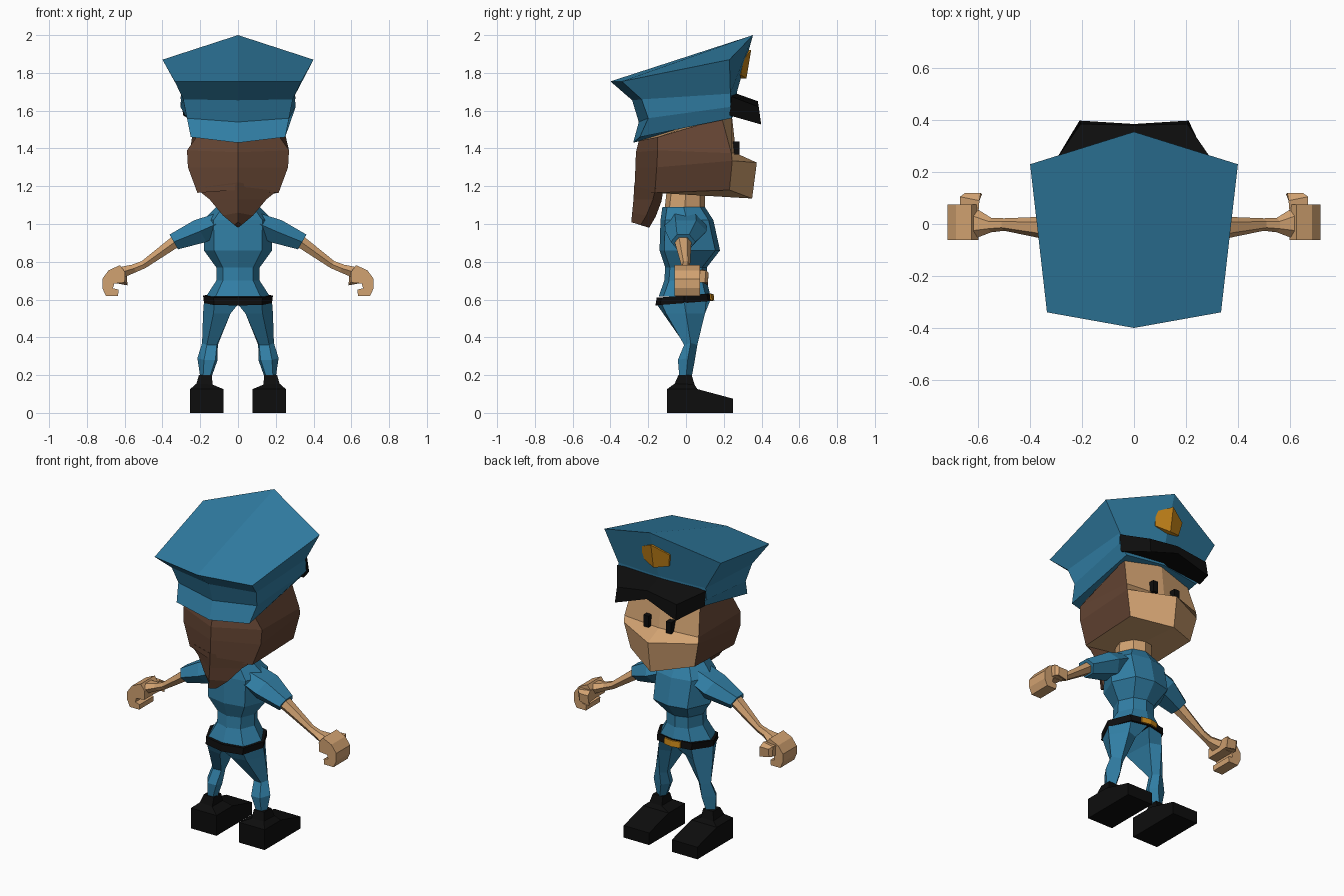
import bpy, bmesh
from math import sin, cos, pi
from mathutils import Vector

cube = bpy.data.objects.get("Cube")
if cube:
    bpy.data.objects.remove(cube, do_unlink=True)


def material(name, rgb):
    m = bpy.data.materials.new(name)
    m.use_nodes = True
    m.diffuse_color = (*rgb, 1)
    bsdf = m.node_tree.nodes["Principled BSDF"]
    bsdf.inputs["Base Color"].default_value = (*rgb, 1)
    bsdf.inputs["Roughness"].default_value = 0.9
    return m


BLUE = material("uniform_blue", (0.030, 0.207, 0.370))
SKIN = material("skin", (0.640, 0.360, 0.165))
HAIR = material("hair_brown", (0.125, 0.057, 0.032))
BLACK = material("black", (0.004, 0.004, 0.004))
GOLD = material("gold", (0.580, 0.240, 0.010))


def loft(name, rings, mats, centred=False, seg_mats=None, mirror=False):
    """Bridge rings of points. Centred rings are half outlines that start and
    end on x = 0; they are completed by reflection and capped in two halves."""
    half = len(rings[0])
    if centred:
        rings = [list(r) + [(-p[0], p[1], p[2]) for p in r[-2:0:-1]] for r in rings]
    n = len(rings[0])
    bm = bmesh.new()
    vs = [[bm.verts.new(p) for p in r] for r in rings]
    for a, b in zip(vs, vs[1:]):
        for i in range(n):
            j = (i + 1) % n
            f = bm.faces.new((a[i], a[j], b[j], b[i]))
            if seg_mats:
                f.material_index = seg_mats[i if i < half - 1 else n - 1 - i]
    for r in (vs[0], vs[-1]):
        if centred:
            bm.faces.new(r[:half])
            bm.faces.new(r[half - 1:] + r[:1])
        else:
            bm.faces.new(r)
    bmesh.ops.recalc_face_normals(bm, faces=bm.faces)
    me = bpy.data.meshes.new(name)
    bm.to_mesh(me)
    bm.free()
    for m in mats:
        me.materials.append(m)
    ob = bpy.data.objects.new(name, me)
    bpy.context.collection.objects.link(ob)
    if mirror:
        ob.modifiers.new("Mirror", 'MIRROR')
    return ob


def box(name, x, y, z, mat, mirror=False):
    rings = [[(x[0], y[0], h), (x[1], y[0], h), (x[1], y[1], h), (x[0], y[1], h)] for h in z]
    return loft(name, rings, [mat], mirror=mirror)


def limb(name, path, mat, sides=6):
    """Tube along the sloping arm; path rows are x, y, z, half depth, half height."""
    up = Vector((0.5, 0, 0.866))
    rings = []
    for x, y, z, ry, rn in path:
        c = Vector((x, y, z))
        rings.append([c + Vector((0, ry * cos(t), 0)) + up * rn * sin(t)
                      for t in (2 * pi * (k + 0.5) / sides + pi / 6 * (sides == 6)
                                for k in range(sides))])
    return loft(name, rings, [mat], mirror=True)


# Cap: folded crown top, tapered underside, flared band
loft("cap", [
    [(0, .355, 2.0), (.40, .23, 1.87), (.335, -.34, 1.755), (0, -.40, 1.755)],
    [(0, .27, 1.70), (.30, .235, 1.69), (.29, -.235, 1.66), (0, -.285, 1.655)],
    [(0, .265, 1.63), (.305, .235, 1.62), (.27, -.20, 1.56), (0, -.25, 1.54)],
    [(0, .26, 1.58), (.255, .24, 1.56), (.25, -.245, 1.46), (0, -.28, 1.43)],
], [BLUE], centred=True)
loft("cap_visor", [
    [(0, .38, 1.65), (.205, .385, 1.62), (.305, .24, 1.675), (0, .24, 1.70)],
    [(0, .385, 1.60), (.21, .398, 1.527), (.29, .23, 1.575), (0, .23, 1.59)],
], [BLACK], centred=True)
loft("cap_badge", [
    [(0, y0 + .345, 1.92), (.10, y0 + .305, 1.87), (.085, y0 + .29, 1.79), (0, y0 + .32, 1.77)]
    for y0 in (0, -.05)], [GOLD], centred=True)

# Head: wedge-shaped face in front, hair on the sides and back
loft("head", [
    [(0, .24, 1.60), (.23, .19, 1.56), (.22, -.15, 1.46), (0, -.25, 1.44)],
    [(0, .265, 1.375), (.255, .24, 1.375), (.27, -.15, 1.39), (0, -.265, 1.38)],
    [(0, .375, 1.325), (.255, .245, 1.335), (.265, -.155, 1.30), (0, -.268, 1.30)],
    [(0, .35, 1.135), (.22, .23, 1.18), (.215, -.165, 1.165), (0, -.272, 1.18)],
], [SKIN, HAIR], centred=True, seg_mats=[0, 1, 1])
loft("hair_tail", [
    [(0, -.12, 1.18), (.225, -.16, 1.19), (0, -.273, 1.22)],
    [(0, -.13, 1.12), (.15, -.175, 1.13), (0, -.278, 1.13)],
    [(0, -.16, 1.04), (.08, -.21, 1.045), (0, -.285, 1.06)],
    [(0, -.195, .98), (.02, -.24, .995), (0, -.29, 1.01)],
], [HAIR], centred=True)
box("eyes", (.06, .095), (.22, .283), (1.368, 1.438), BLACK, mirror=True)


def body_ring(z, x, yf, yb, tilt=0):
    ym = (yf + yb) / 2
    pts = [(0, yf), (x * .65, yf - .025), (x, ym), (x * .7, yb + .025), (0, yb)]
    return [(px, py, z + tilt * py) for px, py in pts]


# Neck, torso, belt
loft("neck", [body_ring(1.20, .10, .10, -.10), body_ring(1.06, .105, .10, -.115)],
     [SKIN], centred=True)
loft("shirt", [
    body_ring(1.09, .115, .10, -.125),
    body_ring(1.02, .185, .145, -.135),
    body_ring(.86, .18, .18, -.14),
    body_ring(.77, .115, .11, -.11),
    body_ring(.70, .115, .11, -.115),
    body_ring(.615, .17, .13, -.145),
], [BLUE], centred=True)
loft("belt", [body_ring(.622, .185, .135, -.155, .08),
              body_ring(.582, .18, .142, -.162, .08)], [BLACK], centred=True)
loft("belt_buckle", [
    [(0, y, .63), (.055, y - .012, .63), (.055, y - .008, .594), (0, y + .004, .594)]
    for y in (.146, .137)], [GOLD], centred=True)

# Trousers: each leg narrows to the knee, swells at the calf
loft("trouser_legs", [
    [(0, .13, .60), (.11, .107, .60), (.18, -.01, .59), (.125, -.13, .58), (0, -.155, .575)],
    [(.05, .075, .525), (.12, .10, .525), (.185, 0, .525), (.13, -.105, .525), (.04, -.12, .525)],
    [(.107, .03, .36), (.14, .06, .36), (.19, .025, .37), (.165, -.01, .36), (.112, -.005, .36)],
    [(.108, 0, .28), (.14, .047, .28), (.215, .01, .29), (.18, -.043, .28), (.12, -.043, .28)],
    [(.14, 0, .19), (.16, .03, .19), (.20, 0, .19), (.185, -.035, .19), (.15, -.035, .19)],
], [BLUE], mirror=True)

# Shoes: block sole rising to an ankle collar
loft("shoes", [
    [(.078, -.10, 0), (.253, -.10, 0), (.253, .25, 0), (.078, .25, 0)],
    [(.078, -.10, .125), (.253, -.10, .125), (.253, .25, .075), (.078, .25, .075)],
    [(.078, -.10, .126), (.253, -.10, .126), (.253, .06, .126), (.078, .06, .126)],
    [(.135, -.06, .15), (.22, -.06, .155), (.22, .045, .15), (.135, .045, .15)],
    [(.138, -.04, .20), (.207, -.04, .20), (.207, .03, .20), (.138, .03, .20)],
], [BLACK], mirror=True)

# Arms: sleeve, forearm, curled fist, thumb
limb("sleeves", [(.08, -.005, 1.015, .11, .06), (.20, 0, .962, .11, .076),
                 (.34, -.015, .905, .065, .052)], BLUE)
limb("forearms", [(.32, -.017, .915, .046, .038), (.50, -.002, .785, .024, .024),
                  (.55, -.004, .765, .028, .026), (.625, .005, .742, .066, .036)], SKIN)
fist = [(.598, .745), (.625, .782), (.685, .755), (.718, .71), (.718, .66),
        (.70, .62), (.635, .62), (.632, .652), (.662, .66), (.655, .685), (.60, .69)]
loft("fists", [[(x, y, z) for x, z in fist] for y in (-.062, .075)], [SKIN], mirror=True)
loft("thumbs", [
    [(.60, .03, .75), (.67, .03, .75), (.67, .03, .69), (.60, .03, .69)],
    [(.595, .09, .76), (.67, .105, .755), (.665, .10, .69), (.595, .09, .69)],
    [(.59, .12, .74), (.65, .12, .74), (.65, .115, .69), (.585, .115, .675)],
], [SKIN], mirror=True)
